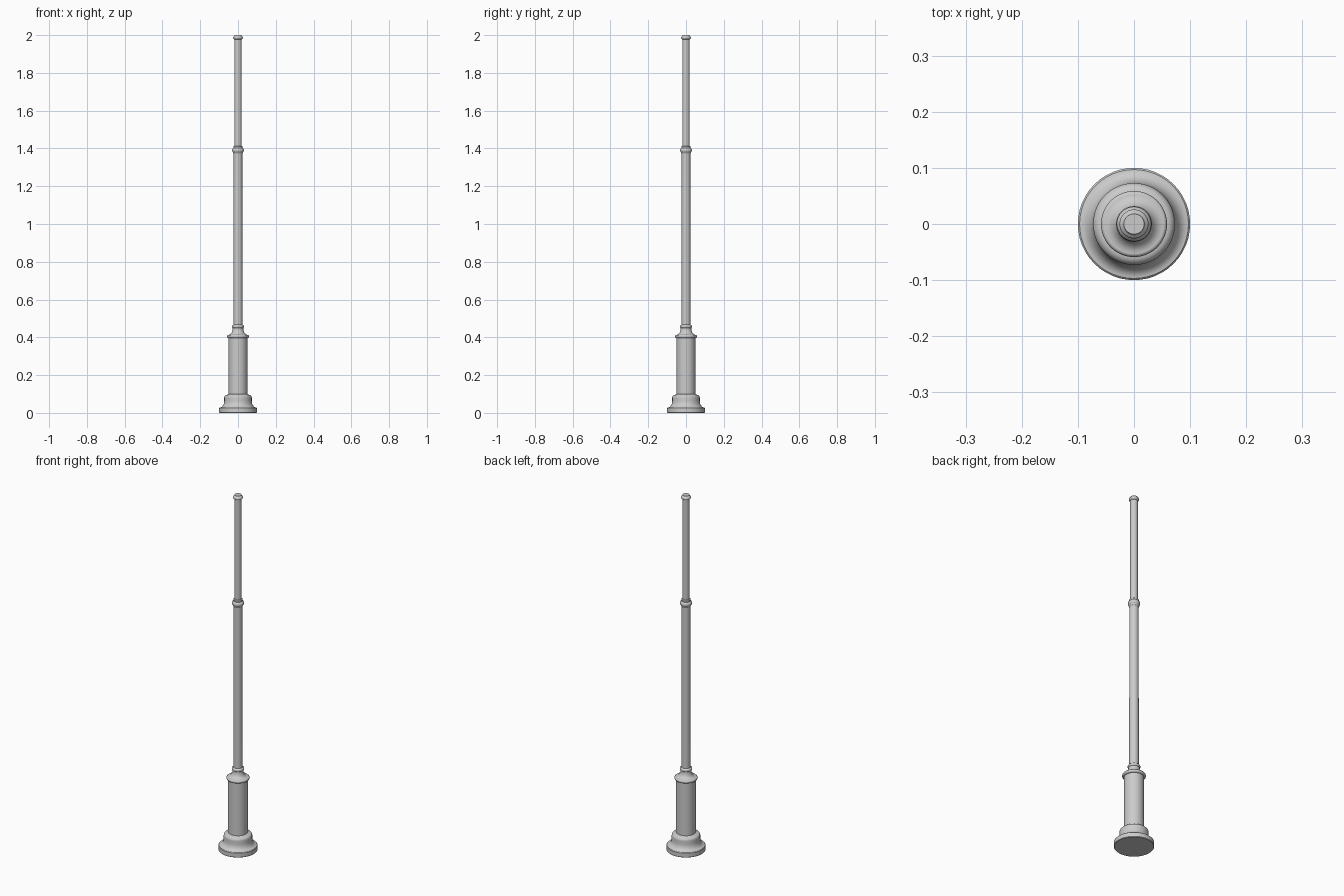
import bpy, bmesh, math

if "Cube" in bpy.data.objects:
    bpy.data.objects.remove(bpy.data.objects["Cube"])

SEGMENTS = 48


def lathe(name, profile):
    """Revolve (radius, z) points about z and cap both ends."""
    bm = bmesh.new()
    rings = []
    for r, z in profile:
        rings.append([bm.verts.new((r * math.cos(2 * math.pi * i / SEGMENTS),
                                    r * math.sin(2 * math.pi * i / SEGMENTS), z))
                      for i in range(SEGMENTS)])
    for low, high in zip(rings, rings[1:]):
        for i in range(SEGMENTS):
            j = (i + 1) % SEGMENTS
            bm.faces.new((low[i], low[j], high[j], high[i]))
    bm.faces.new(rings[0][::-1])
    bm.faces.new(rings[-1])
    mesh = bpy.data.meshes.new(name)
    bm.to_mesh(mesh)
    bm.free()
    obj = bpy.data.objects.new(name, mesh)
    bpy.context.collection.objects.link(obj)
    bpy.ops.object.select_all(action='DESELECT')
    obj.select_set(True)
    bpy.context.view_layer.objects.active = obj
    bpy.ops.object.shade_smooth_by_angle(angle=math.radians(35))
    return obj


def arc(cr, cz, rr, rz, start, end, steps=7):
    """Elliptical arc of profile points, angles in degrees."""
    return [(cr + rr * math.cos(math.radians(start + (end - start) * k / steps)),
             cz + rz * math.sin(math.radians(start + (end - start) * k / steps)))
            for k in range(steps + 1)]


# Foot: plinth, concave sweep, rounded shoulder
lathe("foot", [(0.098, 0), (0.1, 0.002), (0.1, 0.025), (0.097, 0.028)]
      + arc(0.097, 0.064, 0.024, 0.036, 270, 180)
      + arc(0.058, 0.08, 0.015, 0.016, 0, 90) + [(0.05, 0.1)])

# Lower column
lathe("lower_column", [(0.05, 0.09), (0.05, 0.405)])

# Collar tapering up to the pole
lathe("column_collar", [(0.05, 0.396)] + arc(0.053, 0.405, 0.006, 0.008, -90, 90)
      + arc(0.053, 0.447, 0.025, 0.034, 270, 180) + [(0.028, 0.45)])

# Poles
lathe("lower_pole", [(0.024, 0.44), (0.023, 1.385)])
lathe("upper_pole", [(0.019, 1.38), (0.019, 1.98)])

# Rings
lathe("pole_base_ring", [(0.024, 0.449)] + arc(0.026, 0.457, 0.006, 0.008, -90, 90)
      + [(0.024, 0.467)])
lathe("middle_ring", [(0.023, 1.372), (0.026, 1.376)]
      + arc(0.022, 1.39, 0.009, 0.012, -60, 60)
      + [(0.024, 1.403), (0.024, 1.411), (0.019, 1.414)])
lathe("top_ring", [(0.019, 1.977)] + arc(0.018, 1.986, 0.008, 0.008, -70, 70)
      + [(0.019, 1.996), (0.018, 2.0)])
